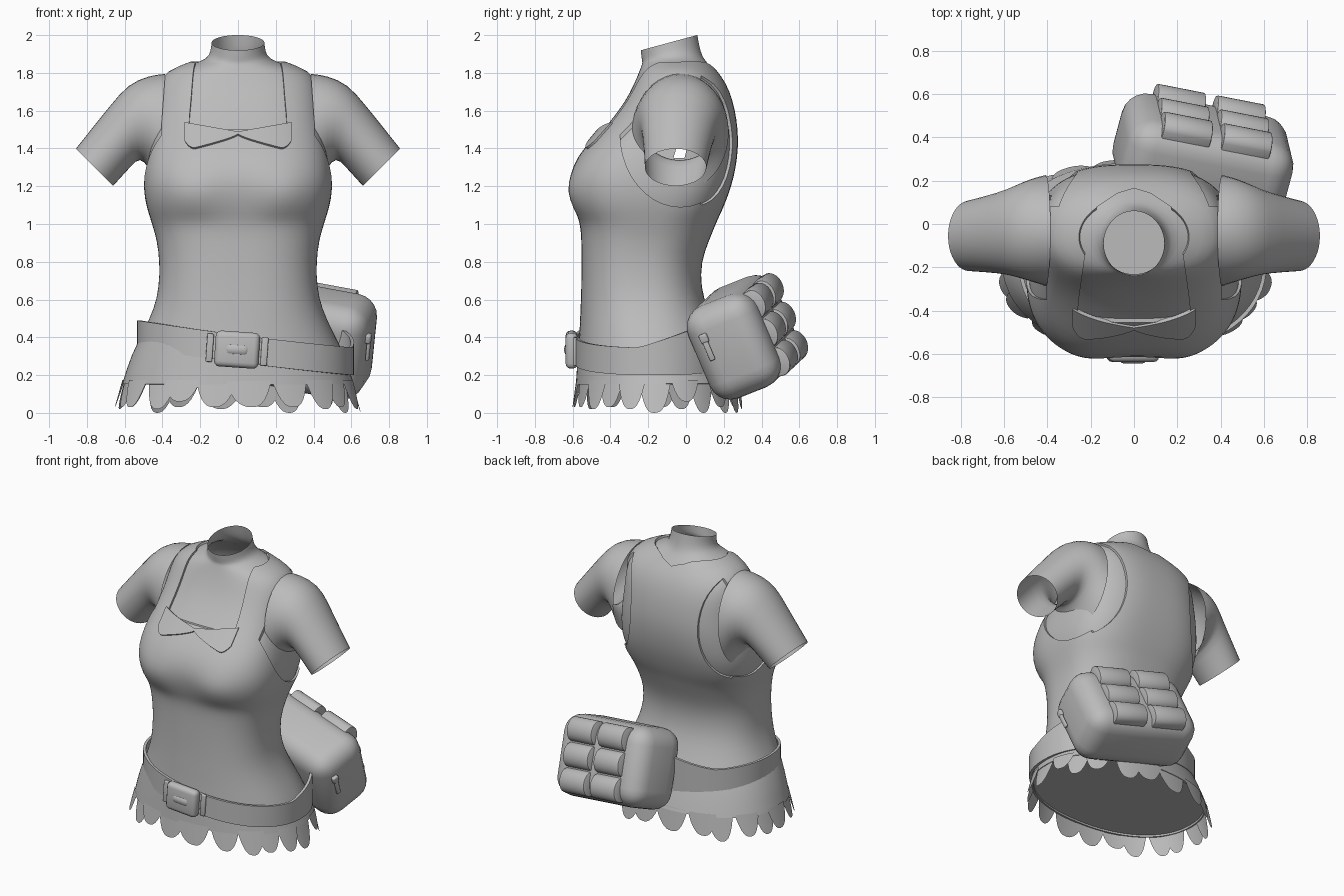
import bpy, bmesh, math, random
from math import sin, cos, pi, radians
from mathutils import Vector, Matrix

random.seed(4)
if "Cube" in bpy.data.objects:
    bpy.data.objects.remove(bpy.data.objects["Cube"])

grey = bpy.data.materials.new("plain_grey")
grey.use_nodes = True
grey.diffuse_color = (0.5, 0.5, 0.5, 1)
grey.node_tree.nodes["Principled BSDF"].inputs["Base Color"].default_value = (0.5, 0.5, 0.5, 1)


def make(name, verts, faces):
    mesh = bpy.data.meshes.new(name)
    mesh.from_pydata([tuple(v) for v in verts], [], faces)
    mesh.materials.append(grey)
    obj = bpy.data.objects.new(name, mesh)
    bpy.context.collection.objects.link(obj)
    return obj


def finish(obj, angle=35):
    """Apply the modifiers, then smooth while keeping hard edges."""
    bpy.ops.object.select_all(action="DESELECT")
    bpy.context.view_layer.objects.active = obj
    obj.select_set(True)
    for mod in list(obj.modifiers):
        bpy.ops.object.modifier_apply(modifier=mod.name)
    bpy.ops.object.shade_smooth_by_angle(angle=radians(angle))
    return obj


def add_mod(obj, kind, **settings):
    mod = obj.modifiers.new(kind.lower(), kind)
    for key, value in settings.items():
        setattr(mod, key, value)


def loft(name, rings, closed=True):
    n = len(rings[0])
    faces = [(r * n + i, r * n + (i + 1) % n, (r + 1) * n + (i + 1) % n, (r + 1) * n + i)
             for r in range(len(rings) - 1) for i in range(n if closed else n - 1)]
    return make(name, [p for ring in rings for p in ring], faces)


def prism(name, lower, upper):
    n = len(lower)
    obj = loft(name, [lower, upper])
    bm = bmesh.new()
    bm.from_mesh(obj.data)
    bm.verts.ensure_lookup_table()
    bm.faces.new(bm.verts[:n])
    bm.faces.new(bm.verts[n:])
    bmesh.ops.recalc_face_normals(bm, faces=bm.faces)
    bm.to_mesh(obj.data)
    bm.free()
    return obj


def rounded_box(name, size, bevel, matrix, segments=3):
    bm = bmesh.new()
    bmesh.ops.create_cube(bm, size=1, matrix=Matrix.Diagonal((*size, 1)))
    bmesh.ops.bevel(bm, geom=bm.edges[:], offset=bevel, segments=segments, profile=0.5, affect="EDGES")
    bm.transform(matrix)
    obj = make(name, [], [])
    bm.to_mesh(obj.data)
    bm.free()
    return finish(obj, 50)


# Torso sections: height, half width, front y, back y, squareness, tilt
SECTIONS = [
    (0.15, .60, -.57, .27, 2.2, 0), (0.30, .555, -.56, .22, 2.2, 0),
    (0.42, .49, -.55, .16, 2.3, 0), (0.55, .43, -.545, .10, 2.4, 0),
    (0.66, .405, -.54, .065, 2.5, 0), (0.80, .40, -.54, .065, 2.5, 0),
    (0.92, .417, -.54, .11, 2.6, 0), (0.98, .435, -.545, .135, 2.6, 0),
    (1.03, .45, -.555, .155, 2.7, 0), (1.09, .47, -.575, .185, 2.9, 0),
    (1.17, .485, -.592, .215, 3, 0), (1.25, .487, -.60, .24, 3, 0),
    (1.35, .475, -.565, .258, 2.9, 0), (1.45, .455, -.48, .264, 2.8, 0),
    (1.55, .435, -.395, .255, 2.7, 0), (1.65, .425, -.32, .235, 2.7, 0),
    (1.74, .41, -.275, .20, 2.5, 0), (1.80, .37, -.25, .155, 2.2, 0),
    (1.845, .25, -.235, .115, 2, .03), (1.87, .165, -.23, .085, 2, .1),
    (1.91, .145, -.235, .07, 2, .22), (1.96, .14, -.24, .06, 2, .27)]


def power(v, n):
    return math.copysign(abs(v) ** (2 / n), v)


def section_ring(s, count=56):
    z, w, front, back, n, tilt = s
    mid, half = (front + back) / 2, (back - front) / 2
    ring = []
    for i in range(count):
        t = 2 * pi * i / count
        x, y = w * power(cos(t), n), half * power(sin(t), n)
        # Bust fullness on either side of the front, tucked in sharply below
        spread = .1 if z > 1.14 else .065
        bust = .04 * math.exp(-((abs(x) - .24) / .15) ** 2 - ((z - 1.14) / spread) ** 2) if y < 0 else 0
        ring.append((x, mid + y - bust, z + tilt * y))
    return ring


def front_y(x, z):
    for a, b in zip(SECTIONS, SECTIONS[1:]):
        if a[0] <= z <= b[0]:
            f = (z - a[0]) / (b[0] - a[0])
            w, front, back, n = (p + (q - p) * f for p, q in zip(a[1:5], b[1:5]))
            return (front + back) / 2 - (back - front) / 2 * (1 - abs(x / w) ** n) ** (1 / n)


# Shirt with collar, opened where the sleeves join
shirt = loft("shirt", [section_ring(s) for s in SECTIONS[6:]])
add_mod(shirt, "SUBSURF", levels=1)
finish(shirt, 60)
bm = bmesh.new()
bm.from_mesh(shirt.data)
centres = [(f, f.calc_center_median()) for f in bm.faces]
bmesh.ops.delete(bm, context="FACES", geom=[
    f for f, c in centres if abs(c.x) > .38 and ((c.y + .035) / .17) ** 2 + ((c.z - 1.54) / .17) ** 2 < 1])
bm.to_mesh(shirt.data)
bm.free()

# Overdress shell, cut by the armholes and the open neckline
dress = loft("overdress", [section_ring(s) for s in SECTIONS[:19]])
add_mod(dress, "SUBSURF", levels=1)
add_mod(dress, "SOLIDIFY", thickness=0.014, offset=1)
cutters = []
circle = [(cos(2 * pi * i / 40), sin(2 * pi * i / 40)) for i in range(40)]
for side in (1, -1):
    oval = [(-.03 + .32 * c, 1.485 + .395 * s) for c, s in circle]
    cutters.append(prism("armhole_cutter", [(side * .405, y, z) for y, z in oval],
                         [(side, y, z) for y, z in oval]))
    scoop = [(side * (.46 + .2 * c), 1.47 + .38 * s) for c, s in circle]
    cutters.append(prism("back_scoop_cutter", [(x, .08, z) for x, z in scoop], [(x, .5, z) for x, z in scoop]))
half = [(.265, -.47), (.255, -.35), (.22, -.1), (.17, .08), (.08, .14)]
outline = half + [(0, .165)] + [(-x, y) for x, y in reversed(half)]
cutters.append(prism("neckline_cutter", [(x, y, 1.5) for x, y in outline], [(x, y, 2.2) for x, y in outline]))
for cutter in cutters:
    cutter.hide_render = True
    add_mod(dress, "BOOLEAN", operation="DIFFERENCE", solver="EXACT", object=cutter)
finish(dress, 40)
for cutter in cutters:
    bpy.data.objects.remove(cutter)

# Floor closing the skirt
floor = section_ring(SECTIONS[0])
make("skirt_floor", [(x, y, z + .012) for x, y, z in floor], [tuple(reversed(range(len(floor))))])

# Sleeves: top point, bottom point (x, z), front and back y
SLEEVE = [((.385, 1.80), (.43, 1.17), -.29, .23), ((.47, 1.79), (.47, 1.30), -.27, .215),
          ((.58, 1.745), (.52, 1.35), -.245, .18), ((.67, 1.64), (.56, 1.31), -.23, .15),
          ((.86, 1.40), (.66, 1.20), -.22, .11)]
for side, label in ((1, "left"), (-1, "right")):
    rings = []
    for top, low, front, back in SLEEVE:
        ring = []
        for i in range(20):
            t = side * 2 * pi * i / 20
            k = (1 + cos(t)) / 2
            ring.append((side * (low[0] + (top[0] - low[0]) * k), (front + back) / 2 - sin(t) * (front - back) / 2,
                         low[1] + (top[1] - low[1]) * k))
        rings.append(ring)
    sleeve = loft(label + "_sleeve", rings)
    add_mod(sleeve, "SUBSURF", levels=1)
    finish(sleeve, 60)

# Chest bow lying on the bib
columns = []
for i in range(-20, 21):
    x = i * .014
    a = abs(x) / .28
    top = 1.483 + .05 * a
    low = 1.47 - .085 * a ** .8 + .05 * (max(0, a - .8) / .2) ** 2
    columns.append([(x, front_y(x, z) - .02, z) for z in (low + (top - low) * k / 4 for k in range(5))])
bow = loft("chest_bow", columns, closed=False)
add_mod(bow, "SOLIDIFY", thickness=0.02, offset=0)
finish(bow)

# Scalloped hem petals
PETALS = 22
for p in range(PETALS):
    middle = 2 * pi * (p + random.uniform(-.2, .2)) / PETALS
    length = random.choice((.15, .13, .12, .09))
    lift = .006 + .01 * (p % 2)
    columns = []
    for i in range(13):
        s = i / 6 - 1
        t = middle + s * pi / PETALS * 1.12
        low = .15 - length * (1 - abs(s) ** 2.6)
        column = []
        for k in range(4):
            z = .175 + (low - .175) * k / 3
            out = lift + .28 * (.16 - z)
            column.append(((.60 + out) * power(cos(t), 2.2), -.15 + (.425 + out * .5) * power(sin(t), 2.2), z))
        columns.append(column)
    finish(loft("hem_petal", columns, closed=False))

# Slanted belt, widening towards the bag at the back
rings = []
for edge in (-1, 1):
    ring = []
    for i in range(64):
        t = 2 * pi * i / 64
        x, y = .04 + .565 * power(cos(t), 2.2), -.17 + .41 * power(sin(t), 2.2)
        widen = min(max((x + .35) / .5, 0), 1) * max(0, y + .25) * .33
        z = .34 - .13 * x + .03 * x * x + (widen if edge > 0 else 0)
        ring.append((x, y, z + edge * .073))
    rings.append(ring)
belt = loft("belt", rings)
add_mod(belt, "SOLIDIFY", thickness=0.018, offset=0)
finish(belt)

# Buckle with its centre plate and two keepers
tilt = Matrix.Translation((-.005, -.605, .335)) @ Matrix.Rotation(radians(4), 4, "Y")
rounded_box("buckle", (.235, .065, .19), .028, tilt)
rounded_box("buckle_plate", (.135, .08, .07), .03, tilt)
for x in (-.145, .145):
    rounded_box("belt_keeper", (.035, .022, .15), .006, tilt @ Matrix.Translation((x, .02, 0)))

# Hip bag, turned, leaning back and dropping towards its outer end
bag_frame = (Matrix.Translation((.318, .303, .40)) @ Matrix.Rotation(radians(-15), 4, "Z")
             @ Matrix.Rotation(radians(21), 4, "X") @ Matrix.Rotation(radians(11), 4, "Y"))
rounded_box("hip_bag", (.79, .40, .53), .12, bag_frame, 5)

# Six rounded pockets in two columns
for x in (-.145, .14):
    for z in (-.165, 0, .165):
        arc = [(.188 + .06 * sin(pi * i / 14), z - .08 * cos(pi * i / 14)) for i in range(15)]
        arc = [(.12, z - .07)] + arc + [(.12, z + .07)]
        pocket = prism("bag_pocket", [bag_frame @ Vector((x - .115, y, h)) for y, h in arc],
                       [bag_frame @ Vector((x + .115, y, h)) for y, h in arc])
        add_mod(pocket, "BEVEL", width=0.008, segments=2)
        finish(pocket)

# Zip pull on the end of the bag
end = bag_frame @ Matrix.Translation((.4, -.1, .08))
rounded_box("zip_slider", (.03, .045, .05), .01, end @ Matrix.Translation((0, 0, .03)))
rounded_box("zip_pull", (.018, .03, .11), .007, end @ Matrix.Translation((.005, 0, -.04)))
